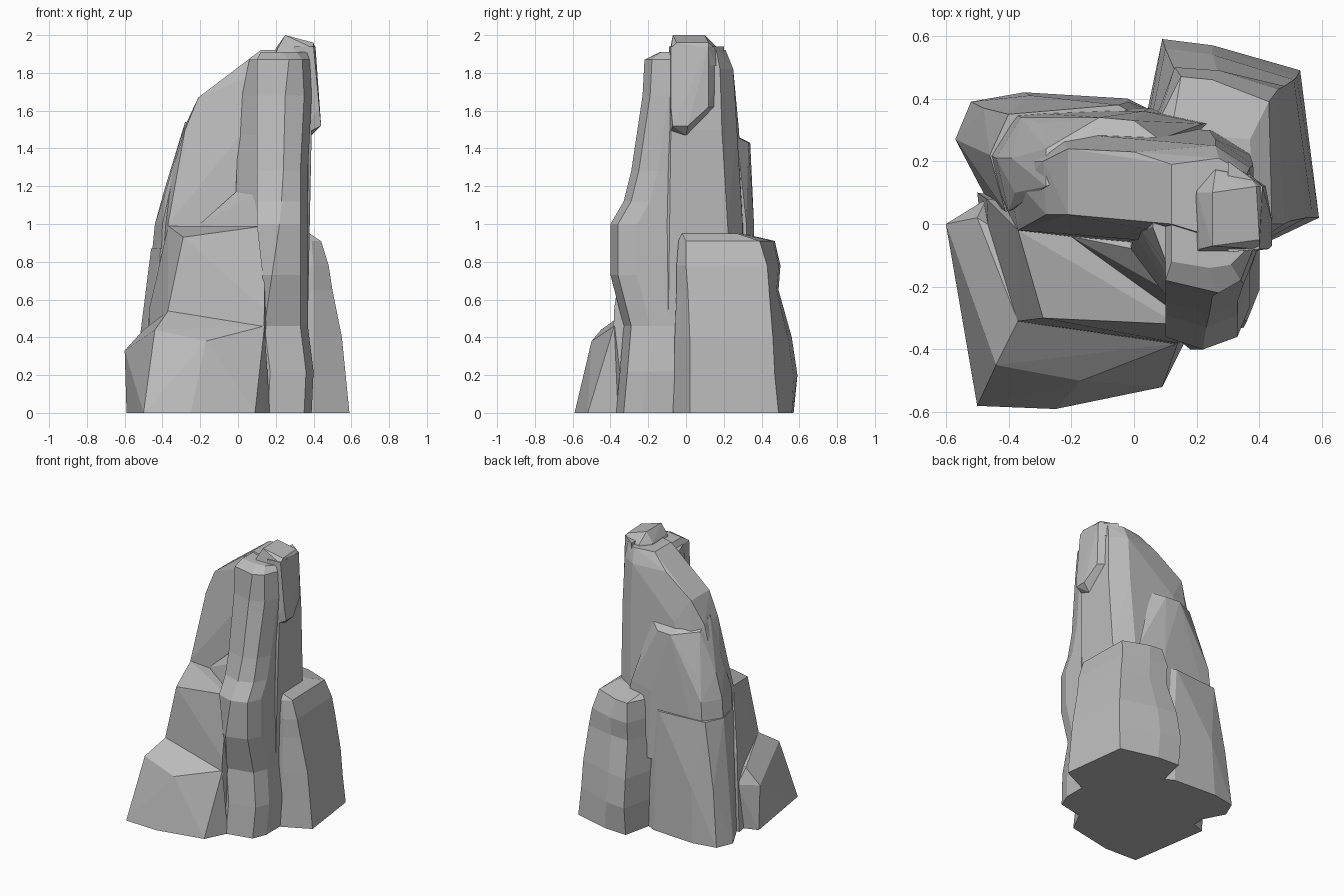
import bpy
import bmesh

default_cube = bpy.data.objects.get("Cube")
if default_cube:
    bpy.data.objects.remove(default_cube, do_unlink=True)

# One plain stone colour
stone = bpy.data.materials.new("grey_stone")
stone.use_nodes = True
stone_colour = (.5, .5, .5, 1)
stone.diffuse_color = stone_colour
shader = next(n for n in stone.node_tree.nodes if n.type == "BSDF_PRINCIPLED")
shader.inputs["Base Color"].default_value = stone_colour
shader.inputs["Roughness"].default_value = .9


def finish(name, bm):
    """Turn a bmesh into a flat shaded stone object."""
    bmesh.ops.recalc_face_normals(bm, faces=bm.faces[:])
    mesh = bpy.data.meshes.new(name)
    bm.to_mesh(mesh)
    bm.free()
    mesh.materials.append(stone)
    rock = bpy.data.objects.new(name, mesh)
    bpy.context.collection.objects.link(rock)
    return rock


def chiselled_rock(name, corners):
    """Convex block through a few corner points."""
    bm = bmesh.new()
    for corner in corners:
        bm.verts.new(corner)
    result = bmesh.ops.convex_hull(bm, input=bm.verts[:])
    loose = set(result["geom_interior"]) | set(result["geom_unused"])
    bmesh.ops.delete(bm, geom=[v for v in loose if isinstance(v, bmesh.types.BMVert)],
                     context="VERTS")
    bmesh.ops.dissolve_limit(bm, angle_limit=.03, verts=bm.verts[:], edges=bm.edges[:])
    return finish(name, bm)


def lofted_rock(name, rings):
    """Column skinned through matching rings of points, capped at both ends."""
    bm = bmesh.new()
    loops = [[bm.verts.new(p) for p in ring] for ring in rings]
    for low, high in zip(loops, loops[1:]):
        for i in range(len(low)):
            j = (i + 1) % len(low)
            bm.faces.new((low[i], low[j], high[j], high[i]))
    bm.faces.new(loops[0][::-1])
    bm.faces.new(loops[-1])
    return finish(name, bm)


def level(z, *points):
    """Corner points that share one height."""
    return [(x, y, z) for x, y in points]


# Central spire, leaning towards the right
chiselled_rock("main_spire",
    level(0, (-.46, .05), (-.42, .32), (.3, .3), (.36, -.1), (.05, -.1))
    + level(1, (-.37, -.02), (-.41, .2), (-.25, .31), (.24, .3), (.37, .22), (.37, -.1), (0, -.05))
    + level(1.25, (-.36, .12), (-.33, .22))
    + level(1.5, (-.28, .03), (-.29, .2), (-.1, .28), (.26, .27), (.38, .19), (.39, -.08), (0, 0))
    + level(1.67, (-.21, .03), (-.21, .24), (-.05, .03))
    + level(1.82, (0, .03), (0, .23), (.26, .25), (.37, .18))
    + level(1.92, (.12, 0), (.12, .19), (.27, .21), (.36, .16), (.38, -.08)))

# Crown stone on the peak
chiselled_rock("peak_cap",
    level(1.84, (.18, -.1), (.19, .14), (.26, .2), (.37, .16), (.41, .12), (.4, -.08))
    + level(1.93, (.21, -.08), (.2, .1), (.26, .17), (.37, .15), (.41, .12), (.4, -.08))
    + level(2, (.25, -.07), (.25, .1))
    + level(1.96, (.4, -.05), (.39, .12)))

# Hanging flake on the right face near the peak
chiselled_rock("side_flake",
    level(1.94, (.3, -.09), (.4, -.08), (.41, .12), (.3, .2))
    + level(1.62, (.3, -.09), (.43, -.08), (.42, .12), (.3, .2))
    + level(1.52, (.44, -.07), (.44, .01))
    + level(1.47, (.34, -.09), (.39, 0)))

# Front pillar, pinched near its foot: height, left, ridge, right, front
pillar_levels = [
    (0, .07, .16, .39, -.37), (.22, .1, .17, .4, -.35), (.46, .1, .14, .37, -.33),
    (.73, .13, .18, .37, -.4), (1, .1, .22, .37, -.4), (1.12, .1, .23, .37, -.33),
    (1.28, .1, .24, .37, -.29), (1.68, .1, .25, .39, -.23), (1.87, .1, .27, .38, -.22),
]
lofted_rock("front_pillar", [
    level(z, (left, 0), (left, front + .04), (ridge, front),
          (right - .04, front + .04), (right, front + .14), (right, 0))
    for z, left, ridge, right, front in pillar_levels
] + [level(1.91, (.12, 0), (.12, -.12), (.24, -.14), (.31, -.13), (.37, -.07), (.37, 0))])

# Narrow step between spire and pillar, with the ramp at its foot
lofted_rock("pillar_shoulder", [
    level(.9, (-.02, .1), (-.01, -.09), (.11, -.27), (.2, .1)),
    level(1.18, (-.02, .1), (-.01, -.08), (.11, -.24), (.2, .1)),
    level(1.47, (-.01, .1), (0, -.03), (.11, -.2), (.2, .1)),
    level(1.68, (.02, .1), (.02, -.02), (.11, -.17), (.2, .1)),
    level(1.87, (.06, .1), (.06, -.01), (.11, -.14), (.2, .1)),
])
chiselled_rock("shoulder_ramp",
    level(.95, (-.2, 0), (-.2, -.04), (0, -.17), (.12, -.28), (.15, 0))
    + level(1, (-.2, -.04), (0, -.16), (.12, -.27))
    + level(1.18, (0, -.08), (.12, -.22), (.1, 0)))

# Tall slab at the front left
chiselled_rock("front_slab",
    level(0, (-.5, .1), (-.45, -.33), (.12, -.4), (.2, 0))
    + level(.55, (-.47, .08), (-.37, -.31), (.14, -.38))
    + level(.93, (-.29, -.3))
    + level(.99, (-.37, -.02), (.14, -.32), (.15, 0)))

# Low boulder at the front left
chiselled_rock("front_boulder",
    level(0, (-.59, 0), (-.5, -.58), (-.25, -.59), (.09, -.52), (.17, -.36), (-.3, .1))
    + level(.33, (-.6, 0), (-.47, .08))
    + level(.44, (-.44, -.45), (-.5, .02))
    + level(.38, (-.17, -.5))
    + level(.54, (-.37, -.31))
    + level(.46, (.14, -.38)))

# Low broad buttress at the back left
chiselled_rock("back_left_buttress",
    level(0, (-.47, .08), (-.57, .27), (-.52, .39), (-.35, .42), (-.02, .4), (.06, .36), (0, .1))
    + level(.4, (-.42, .05), (-.52, .25), (-.48, .37), (-.33, .41), (-.02, .39))
    + level(.87, (-.41, .04), (-.46, .22), (-.4, .35), (-.05, .38), (.02, .34)))

# Higher buttress with a ledge behind the spire
chiselled_rock("back_high_buttress",
    level(.5, (-.42, .05), (-.49, .24), (-.4, .36), (.05, .37), (.32, .32))
    + level(1, (-.4, .04), (-.44, .21), (-.36, .34), (.03, .36), (.22, .32))
    + level(1.18, (-.38, .1), (-.39, .21), (-.3, .32))
    + level(1.43, (-.11, .34), (0, .33))
    + level(1.46, (-.28, .24), (.08, .27))
    + level(1.54, (-.28, .12)))

# Large block at the back right, slightly waisted
lofted_rock("back_right_block", [
    level(0, (.2, -.05), (.4, -.07), (.59, .02), (.53, .49), (.26, .56), (.09, .57), (.03, .3)),
    level(.2, (.2, -.05), (.4, -.06), (.57, .02), (.52, .47), (.25, .57), (.09, .59), (.03, .3)),
    level(.4, (.2, -.05), (.4, -.06), (.55, .02), (.51, .46), (.25, .54), (.1, .56), (.04, .3)),
    level(.65, (.2, -.05), (.4, -.05), (.5, .01), (.48, .44), (.27, .48), (.13, .49), (.05, .31)),
    level(.78, (.2, -.05), (.4, -.05), (.48, 0), (.46, .43), (.27, .49), (.13, .5), (.06, .31)),
    level(.91, (.2, -.04), (.39, -.04), (.44, 0), (.43, .39), (.25, .46), (.15, .47), (.07, .31)),
    level(.95, (.2, -.03), (.3, -.03), (.38, -.02), (.37, .27), (.25, .28), (.12, .3), (.08, .27)),
])
